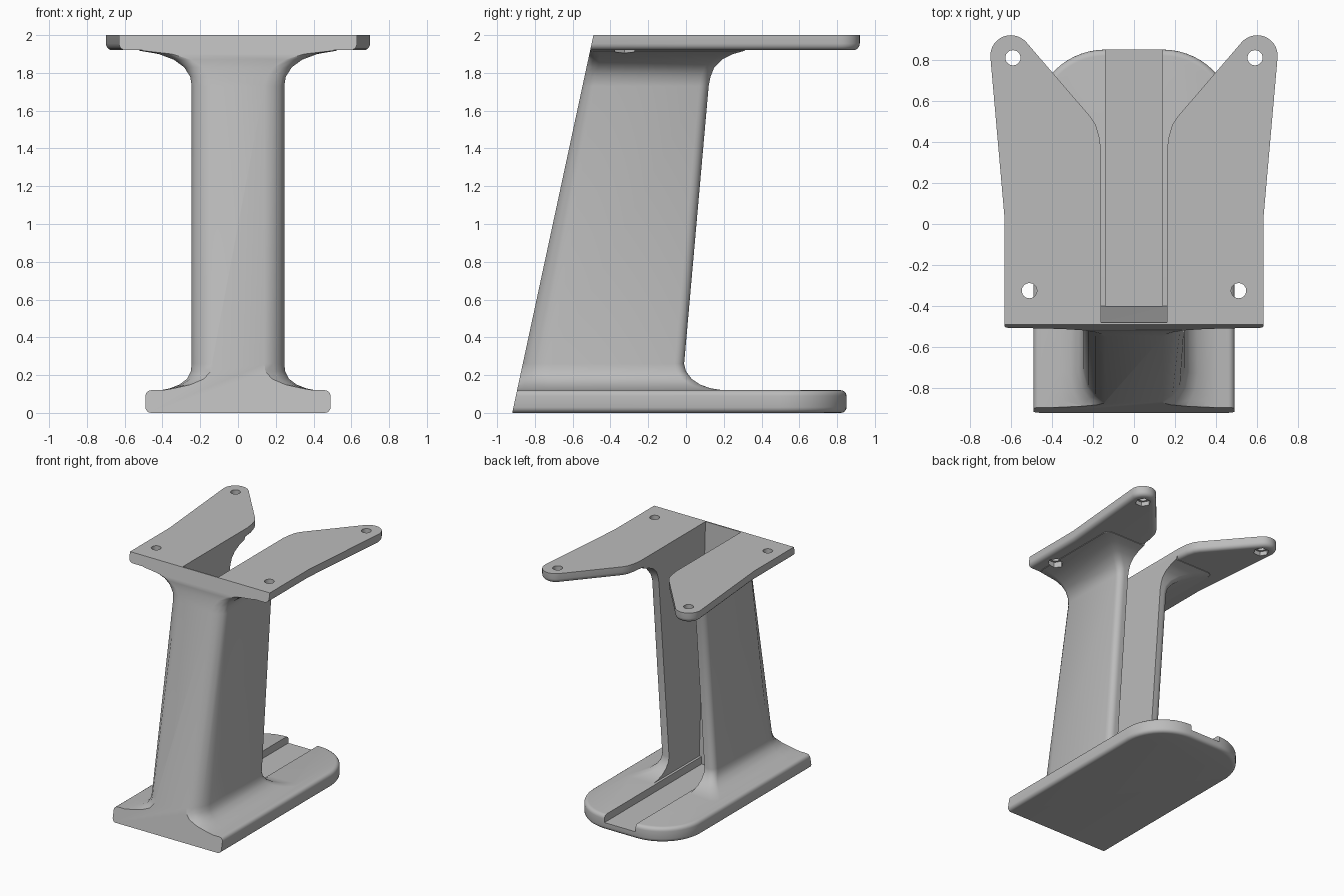
import bpy, bmesh
from math import sin, cos, radians, pi

if "Cube" in bpy.data.objects:
    bpy.data.objects.remove(bpy.data.objects["Cube"], do_unlink=True)

grey = bpy.data.materials.new("plain grey")
grey.use_nodes = True
grey.diffuse_color = (0.5, 0.5, 0.5, 1)
grey.node_tree.nodes["Principled BSDF"].inputs["Base Color"].default_value = (0.5, 0.5, 0.5, 1)


def arc(cx, cy, r, start, end, steps):
    """Points on an arc, angles in degrees."""
    angles = [radians(start + (end - start) * i / steps) for i in range(steps + 1)]
    return [(cx + r * cos(a), cy + r * sin(a)) for a in angles]


def mirrored(half):
    """Close a right-hand outline by mirroring it across x = 0."""
    return half + [(-x, y) for x, y in reversed(half) if abs(x) > 1e-6]


def loft(name, rings):
    """Skin a stack of equal rings and cap both ends."""
    bm = bmesh.new()
    layers = [[bm.verts.new(p) for p in ring] for ring in rings]
    for low, high in zip(layers, layers[1:]):
        for i in range(len(low)):
            j = (i + 1) % len(low)
            bm.faces.new((low[i], low[j], high[j], high[i]))
    bm.faces.new(layers[0])
    bm.faces.new(layers[-1])
    bmesh.ops.recalc_face_normals(bm, faces=bm.faces)
    mesh = bpy.data.meshes.new(name)
    bm.to_mesh(mesh)
    bm.free()
    mesh.materials.append(grey)
    obj = bpy.data.objects.new(name, mesh)
    bpy.context.collection.objects.link(obj)
    return obj


def plate(name, outline, bottom, top):
    return loft(name, [[(x, y, z) for x, y in outline] for z in (bottom, top)])


def side_prism(name, profile, half_width):
    """Extrude a (y, z) profile across x."""
    return loft(name, [[(x, y, z) for y, z in profile] for x in (-half_width, half_width)])


def round_rim(obj, heights, size):
    """Round the horizontal rims lying at the given heights."""
    bm = bmesh.new()
    bm.from_mesh(obj.data)
    rims = [e for e in bm.edges
            if any(all(abs(v.co.z - h) < 1e-4 for v in e.verts) for h in heights)]
    bmesh.ops.bevel(bm, geom=rims, offset=size, segments=4, profile=0.5, affect='EDGES')
    bm.to_mesh(obj.data)
    bm.free()


def combine(target, other, operation):
    """Apply a boolean and discard the second object."""
    mod = target.modifiers.new("combine", 'BOOLEAN')
    mod.operation, mod.solver, mod.object = operation, 'EXACT', other
    bpy.context.view_layer.objects.active = target
    bpy.ops.object.modifier_apply(modifier=mod.name)
    bpy.data.objects.remove(other, do_unlink=True)


def front_y(z):
    return -0.92 + 0.215 * z


# Foot: rounded at the back, overlong at the front until the slanted cut
foot = plate("foot", mirrored([(0.49, -1.05)] + arc(0.14, 0.5, 0.35, 0, 90, 14)), 0, 0.12)
round_rim(foot, (0, 0.12), 0.03)

# Top bracket: two arms with round ends
arm = [(0, 0.25), (0.15, 0.25), (0.16, 0.35), (0.168, 0.42), (0.185, 0.48), (0.21, 0.52)]
arm += arc(0.6, 0.82, 0.1, 140, -5, 14) + [(0.63, 0.02), (0.63, -0.65)]
bracket = plate("bracket", mirrored(arm), 1.92, 2)
round_rim(bracket, (1.92,), 0.035)


# Column: height, front half width, side half width, back position
def column_ring(z, front, side, back):
    y, depth, r = front_y(z), 0.17 - 0.06 * z, 0.05
    step = side - front
    half = [(0, y - 0.05), (front, y - 0.05), (front, y),
            (front + 0.45 * step, y + 0.2 * depth),
            (front + 0.8 * step, y + 0.5 * depth), (side, y + depth)]
    half += arc(side - r, back - r, r, 0, 90, 6) + [(0, back)]
    ring = half + [(-x, v) for x, v in reversed(half[1:-1])]
    return [(x, v, z) for x, v in ring]


levels = [
    (0.03, 0.45, 0.452, 0.25), (0.115, 0.43, 0.432, 0.23), (0.13, 0.34, 0.36, 0.13),
    (0.15, 0.25, 0.31, 0.075), (0.18, 0.18, 0.27, 0.03), (0.22, 0.145, 0.25, 0),
    (0.26, 0.14, 0.245, -0.01), (1.73, 0.14, 0.245, 0.12), (1.78, 0.155, 0.253, 0.13),
    (1.83, 0.19, 0.285, 0.15), (1.87, 0.25, 0.34, 0.19), (1.9, 0.35, 0.42, 0.25),
    (1.917, 0.5, 0.52, 0.31), (1.95, 0.55, 0.552, 0.33)]
stand = loft("stand", [column_ring(*level) for level in levels])
combine(stand, foot, 'UNION')
combine(stand, bracket, 'UNION')

# Slanted front face
combine(stand, side_prism("front_cutter", [
    (-1.6, -0.2), (front_y(-0.2), -0.2), (front_y(2.2), 2.2), (-1.6, 2.2)], 1), 'DIFFERENCE')

# Cable slot through the column and groove along the foot
combine(stand, side_prism("slot_cutter", [
    (-0.4, 0.121), (1.1, 0.121), (1.1, 2.1), (-0.484, 2.1)], 0.16), 'DIFFERENCE')
combine(stand, side_prism("groove_cutter", [
    (-0.4, 0.06), (1.1, 0.06), (1.1, 0.2), (-0.4, 0.2)], 0.14), 'DIFFERENCE')

# Screw holes with hexagonal pockets underneath
for side in (-1, 1):
    for x, y in ((0.59, 0.81), (0.51, -0.325)):
        combine(stand, plate("hole_cutter", arc(side * x, y, 0.037, 0, 345, 23), 1.85, 2.1),
                'DIFFERENCE')
        combine(stand, plate("pocket_cutter", arc(side * x, y, 0.06, 0, 300, 5), 1.86, 1.955),
                'DIFFERENCE')

# Smooth the blends, keep the cut edges sharp
bpy.ops.object.select_all(action='DESELECT')
stand.select_set(True)
bpy.context.view_layer.objects.active = stand
bpy.ops.object.shade_smooth_by_angle(angle=radians(32))
